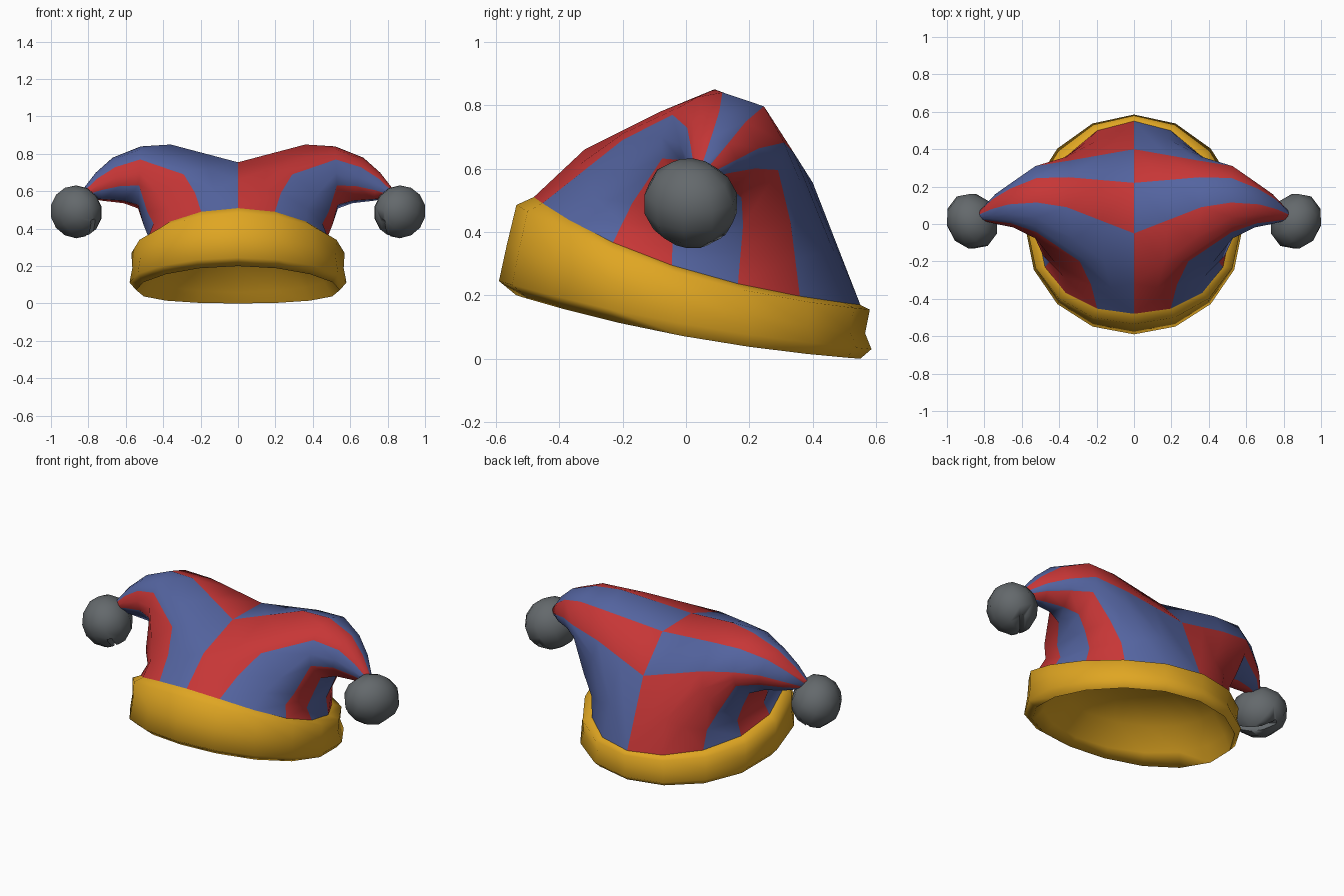
import bpy, bmesh
from math import sin, cos, pi, radians
from mathutils import Vector, Matrix

if "Cube" in bpy.data.objects:
    bpy.data.objects.remove(bpy.data.objects["Cube"])


def material(name, rgb):
    mat = bpy.data.materials.new(name)
    mat.use_nodes = True
    mat.diffuse_color = (*rgb, 1)
    mat.node_tree.nodes["Principled BSDF"].inputs["Base Color"].default_value = (*rgb, 1)
    return mat


red = material("red cloth", (0.57, 0.037, 0.037))
blue = material("blue cloth", (0.088, 0.127, 0.35))
gold = material("gold trim", (0.74, 0.38, 0.016))
grey = material("grey metal", (0.127, 0.141, 0.15))


def make_object(name, bm, mats, angle=40):
    bmesh.ops.recalc_face_normals(bm, faces=bm.faces)
    mesh = bpy.data.meshes.new(name)
    bm.to_mesh(mesh)
    bm.free()
    for mat in mats:
        mesh.materials.append(mat)
    obj = bpy.data.objects.new(name, mesh)
    bpy.context.collection.objects.link(obj)
    bpy.ops.object.select_all(action="DESELECT")
    obj.select_set(True)
    bpy.context.view_layer.objects.active = obj
    bpy.ops.object.shade_smooth_by_angle(angle=radians(angle))
    return obj


SIDES = 16


def tilted_ring(radius, front, back, bow=0.0, sag=0.0):
    """Tilted, slightly bent ring from its front and back (y, z) points."""
    points = []
    for i in range(SIDES):
        t = 2 * pi * i / SIDES
        k = (1 - cos(t)) / 2
        bend = sin(t) ** 2
        y = front[0] + (back[0] - front[0]) * k - bow * bend
        z = front[1] + (back[1] - front[1]) * k - sag * bend
        points.append(Vector((radius * sin(t), y, z)))
    return points


def bridge(bm, ring_a, ring_b):
    n = len(ring_a)
    return [bm.faces.new((ring_a[i], ring_a[(i + 1) % n], ring_b[(i + 1) % n], ring_b[i]))
            for i in range(n)]


hem = tilted_ring(0.515, (-0.48, 0.51), (0.55, 0.17), 0.08, 0.045)

# Gold band: outer wall, rolled lower rim and domed lining
band_rings = [
    hem,
    tilted_ring(0.57, (-0.535, 0.485), (0.58, 0.155), 0.05, 0.05),
    tilted_ring(0.565, (-0.565, 0.36), (0.565, 0.08), 0.03, 0.03),
    tilted_ring(0.58, (-0.59, 0.245), (0.585, 0.03), 0.02, 0.025),
    tilted_ring(0.545, (-0.535, 0.2), (0.55, 0.0), 0.02, 0.028),
    tilted_ring(0.50, (-0.48, 0.23), (0.51, 0.06)),
    tilted_ring(0.42, (-0.37, 0.33), (0.45, 0.19)),
    tilted_ring(0.22, (-0.16, 0.38), (0.26, 0.31)),
]
bm = bmesh.new()
loops = [[bm.verts.new(p) for p in ring] for ring in band_rings]
for a, b in zip(loops, loops[1:]):
    bridge(bm, a, b)
bm.faces.new(loops[-1])
make_object("band", bm, [gold], 100)

# Two striped horns, each lofted from half the hem plus the centre seam
SEAM = [(0.40, 0.555), (0.22, 0.75), (-0.05, 0.755), (-0.32, 0.66)]
STRIPES = "RBBRBRBBBRBRR"
SHOULDER = [
    (0.25, -0.20, 0.71), (0.29, -0.20, 0.69), (0.42, -0.21, 0.58),
    (0.485, -0.17, 0.49), (0.505, -0.04, 0.42), (0.495, 0.18, 0.42),
    (0.44, 0.33, 0.43), (0.39, 0.345, 0.49), (0.36, 0.36, 0.56),
    (0.34, 0.34, 0.65), (0.35, 0.25, 0.79), (0.36, 0.09, 0.85), (0.32, -0.08, 0.78),
]
ANGLES = [318, 306, 280, 257, 213, 162, 116, 108, 100, 86, 42, 0, -24]
# top (x, z), bottom (x, z), front y, back y
HORN = [
    ((0.52, 0.84), (0.535, 0.50), -0.08, 0.31),
    ((0.67, 0.78), (0.61, 0.53), -0.02, 0.23),
    ((0.76, 0.70), (0.72, 0.545), 0.0, 0.16),
    ((0.83, 0.61), (0.80, 0.56), 0.02, 0.08),
]


def horn_ring(top, bottom, front, back):
    points = []
    for a in map(radians, ANGLES):
        k = (1 + cos(a)) / 2
        x = bottom[0] + (top[0] - bottom[0]) * k
        z = bottom[1] + (top[1] - bottom[1]) * k
        points.append(Vector((x, (front + back) / 2 + (back - front) / 2 * sin(a), z)))
    return points


base = hem[:SIDES // 2 + 1] + [Vector((0, y, z)) for y, z in SEAM]
shoulder = [Vector(p) for p in SHOULDER]
waist = [(a + b) / 2 for a, b in zip(base, shoulder)]
for p in waist[1:8]:
    p.x *= 0.94
rings = [base, waist, shoulder] + [horn_ring(*row) for row in HORN]
bm = bmesh.new()
for side in (1, -1):
    loops = [[bm.verts.new((p.x * side, p.y, p.z)) for p in ring] for ring in rings]
    for a, b in zip(loops, loops[1:]):
        for face, stripe in zip(bridge(bm, a, b), STRIPES):
            face.material_index = int((stripe == "B") == (side == 1))
    bm.faces.new(loops[-1])
bmesh.ops.remove_doubles(bm, verts=bm.verts, dist=0.0005)
make_object("striped_horns", bm, [red, blue], 60)

# Round bells with a slot cut diagonally across the underside
for side, name in ((1, "left"), (-1, "right")):
    centre = Vector((0.865 * side, 0.015, 0.49))
    tilt = (Matrix.Translation(centre) @ Matrix.Rotation(radians(25) * side, 4, "Y")
            @ Matrix.Rotation(radians(-30) * side, 4, "Z"))
    bm = bmesh.new()
    bmesh.ops.create_uvsphere(bm, u_segments=10, v_segments=7, radius=0.145)
    bm.transform(tilt @ Matrix.Diagonal((0.95, 1.08, 0.98, 1)))
    bell = make_object(name + "_bell", bm, [grey], 45)

    bm = bmesh.new()
    bmesh.ops.create_cube(bm, size=1)
    bm.transform(tilt @ Matrix.Translation((0, 0, -0.14))
                 @ Matrix.Diagonal((0.026, 0.4, 0.13, 1)))
    cutter = make_object(name + "_slot_cutter", bm, [grey])
    cutter.hide_render = True
    cutter.hide_set(True)
    slot = bell.modifiers.new("slot", "BOOLEAN")
    slot.operation = "DIFFERENCE"
    slot.object = cutter
    slot.solver = "EXACT"
